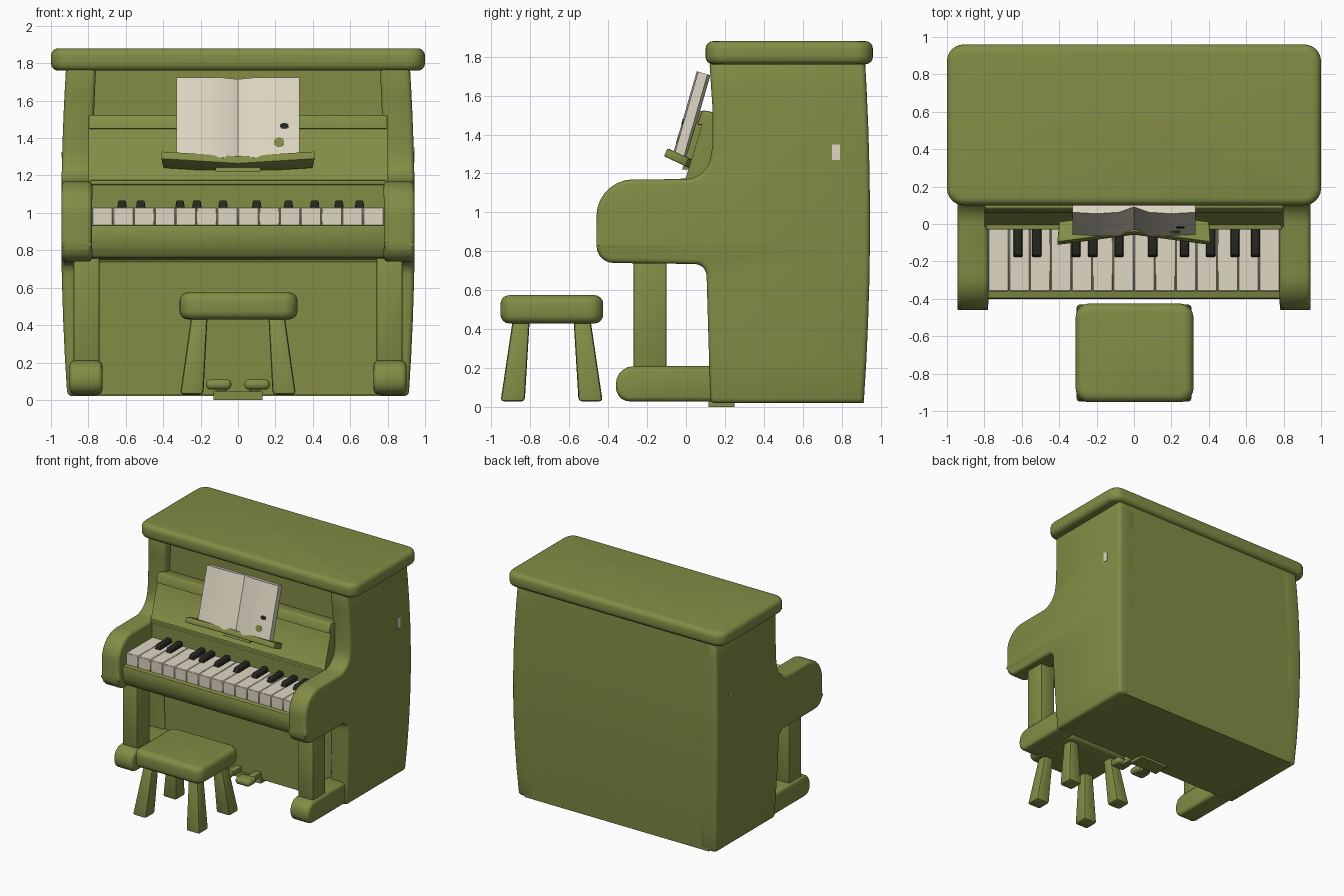
import bpy, bmesh, math
from mathutils import Matrix, Vector

if "Cube" in bpy.data.objects:
    bpy.data.objects.remove(bpy.data.objects["Cube"])


def material(name, rgb):
    m = bpy.data.materials.new(name)
    m.diffuse_color = (*rgb, 1)
    m.use_nodes = True
    m.node_tree.nodes["Principled BSDF"].inputs["Base Color"].default_value = m.diffuse_color
    return m


GREEN = material("olive_green", (0.225, 0.265, 0.06))
CREAM = material("cream", (0.74, 0.68, 0.55))
BLACK = material("charcoal", (0.02, 0.02, 0.015))


def finish(name, bm, mat, bevel=0.0, seg=3, matrix=None):
    """Turn a bmesh into a bevelled, smooth-shaded object."""
    bmesh.ops.recalc_face_normals(bm, faces=bm.faces)
    if matrix:
        bm.transform(matrix)
    me = bpy.data.meshes.new(name)
    bm.to_mesh(me)
    bm.free()
    me.materials.append(mat)
    ob = bpy.data.objects.new(name, me)
    bpy.context.collection.objects.link(ob)
    bpy.ops.object.select_all(action='DESELECT')
    ob.select_set(True)
    bpy.context.view_layer.objects.active = ob
    if bevel:
        mod = ob.modifiers.new("Bevel", 'BEVEL')
        mod.width, mod.segments = bevel, seg
        mod.limit_method, mod.angle_limit = 'ANGLE', math.radians(35)
        mod.use_clamp_overlap = False
        bpy.ops.object.modifier_apply(modifier=mod.name)
    bpy.ops.object.shade_smooth_by_angle(angle=math.radians(40))
    return ob


def prism(name, pts, a, b, mat, axis='X', bevel=0.0, seg=3, matrix=None, bulge=False):
    """Extrude a profile: (y, z) points along X, or (x, y) points along Z."""
    bm = bmesh.new()
    place = (lambda p, t: (t, p[0], p[1])) if axis == 'X' else (lambda p, t: (p[0], p[1], t))
    lo = [bm.verts.new(place(p, a)) for p in pts]
    hi = [bm.verts.new(place(p, b)) for p in pts]
    bm.faces.new(lo)
    bm.faces.new(hi)
    n = len(pts)
    for i in range(n):
        j = (i + 1) % n
        bm.faces.new((lo[i], lo[j], hi[j], hi[i]))
    if bulge:
        # slice into courses so sides and back can swell gently
        for k in range(1, 9):
            bmesh.ops.bisect_plane(bm, geom=bm.verts[:] + bm.edges[:] + bm.faces[:],
                                   plane_co=(0, 0, 0.2 * k + 0.03), plane_no=(0, 0, 1))
        for v in bm.verts:
            s = 1 - 0.032 * ((v.co.z - 0.95) / 0.9) ** 2
            v.co.x *= s
            if v.co.y > 0.5:
                v.co.y *= s
    return finish(name, bm, mat, bevel, seg, matrix)


def taper(name, bottom, top, z0, z1, mat, bevel=0.0, seg=3):
    """Block between two (x0, x1, y0, y1) rectangles."""
    bm = bmesh.new()
    rings = [[bm.verts.new(p) for p in ((r[0], r[2], z), (r[1], r[2], z), (r[1], r[3], z), (r[0], r[3], z))]
             for r, z in ((bottom, z0), (top, z1))]
    bm.faces.new(rings[0])
    bm.faces.new(rings[1])
    for i in range(4):
        j = (i + 1) % 4
        bm.faces.new((rings[0][i], rings[0][j], rings[1][j], rings[1][i]))
    return finish(name, bm, mat, bevel, seg)


def box(name, x, y, z, mat, bevel=0.0, seg=3):
    return taper(name, (*x, *y), (*x, *y), *z, mat, bevel, seg)


def arc(cx, cy, r, a0, a1, n=6):
    return [(cx + r * math.cos(math.radians(a0 + (a1 - a0) * i / n)),
             cy + r * math.sin(math.radians(a0 + (a1 - a0) * i / n))) for i in range(n + 1)]


def slab(name, x, y, z, r, mat, bevel):
    """Board with rounded corners in plan."""
    pts = (arc(x[1] - r, y[1] - r, r, 0, 90) + arc(x[0] + r, y[1] - r, r, 90, 180)
           + arc(x[0] + r, y[0] + r, r, 180, 270) + arc(x[1] - r, y[0] + r, r, 270, 360))
    return prism(name, pts, *z, mat, 'Z', bevel, 4)


# Cabinet body and lid
prism("cabinet", [(0.2, 0.02), (0.2, 1.78), (0.945, 1.78), (0.945, 0.02)], -0.88, 0.88, GREEN, bulge=True)
slab("lid", (-1, 1), (0.1, 0.96), (1.76, 1.88), 0.09, GREEN, 0.04)
box("lower_panel", (-0.85, 0.85), (0.135, 0.3), (0.025, 0.8), GREEN)

# Side panels with rounded arms
side = ([(0.945, 0.02), (0.945, 1.78), (0.12, 1.78), (0.135, 1.55), (0.135, 1.34)]
        + arc(-0.01, 1.31, 0.14, -5, -85, 6)
        + arc(-0.27, 0.98, 0.19, 90, 180, 7)
        + arc(-0.37, 0.83, 0.09, 180, 270, 5)
        + [(0.07, 0.735), (0.105, 0.70), (0.125, 0.02)])
for sx, tag in ((-1, "left"), (1, "right")):
    prism("side_panel_" + tag, side, sx * 0.78, sx * 0.945, GREEN, bevel=0.025, bulge=True)

    # Front leg and its foot
    xs = sorted((sx * 0.74, sx * 0.88))
    box("front_leg_" + tag, xs, (-0.27, -0.10), (0.18, 0.78), GREEN, 0.012, 2)
    foot = arc(-0.27, 0.12, 0.09, 90, 180, 5) + arc(-0.29, 0.10, 0.07, 180, 270, 5) + [(0.2, 0.03), (0.2, 0.21)]
    prism("foot_" + tag, foot, sx * 0.725, sx * 0.90, GREEN, bevel=0.025)

    # Pedal and stem
    xs = sorted((sx * 0.035, sx * 0.17))
    box("pedal_" + tag, xs, (-0.10, 0.01), (0.055, 0.11), GREEN, 0.024, 3)
    xs = sorted((sx * 0.06, sx * 0.12))
    box("pedal_stem_" + tag, xs, (-0.03, 0.18), (0.045, 0.085), GREEN, 0.01, 2)

    # Small pale chip on the side
    h = 0.04 if sx > 0 else 0.015
    xs = sorted((sx * 0.936, sx * 0.944))
    box("side_chip_" + tag, xs, (0.77 - h / 2, 0.77 + h / 2), (1.31 - h, 1.31 + h), CREAM)

box("pedal_plate", (-0.13, 0.13), (0.115, 0.25), (0.0, 0.045), GREEN)

# Fallboard, sloping front and rail
prism("front_panel", [(-0.02, 0.9), (-0.02, 1.165), (0.0, 1.18), (0.085, 1.46), (0.25, 1.46), (0.25, 0.9)],
      -0.8, 0.8, GREEN)
prism("panel_rail", [(0.055, 1.45), (0.085, 1.525), (0.22, 1.50), (0.22, 1.44)], -0.8, 0.8, GREEN, bevel=0.008, seg=2)
box("fallboard_lip", (-0.79, 0.79), (-0.03, 0.0), (1.15, 1.175), GREEN, 0.006, 2)

# Key bed
prism("key_bed", [(-0.40, 0.935), (-0.40, 0.83), (-0.36, 0.76), (0.2, 0.735), (0.2, 0.935)],
      -0.8, 0.8, GREEN, bevel=0.012, seg=2)

# White and black keys
pitch = 1.56 / 14
for i in range(14):
    x = -0.78 + i * pitch
    box(f"white_key_{i + 1}", (x + 0.001, x + pitch - 0.001), (-0.36, 0.0), (0.92, 1.03), CREAM, 0.004, 1)
for i, x in enumerate((-0.62, -0.52, -0.31, -0.22, -0.08, 0.10, 0.27, 0.41, 0.54, 0.65)):
    taper(f"black_key_{i + 1}", (x - 0.026, x + 0.026, -0.18, 0.0), (x - 0.02, x + 0.02, -0.165, 0.0),
          1.02, 1.066, BLACK, 0.006, 2)

# Music ledge, shallow V in plan and tipped back
tip = Matrix.Translation((0, -0.015, 1.265)) @ Matrix.Rotation(math.radians(-25), 4, 'X')
prism("music_ledge", [(-0.41, -0.10), (0, -0.04), (0.41, -0.10), (0.40, 0.02), (0, 0.08), (-0.40, 0.02)],
      -0.02, 0.025, GREEN, 'Z', 0.006, 2, tip)
prism("music_support", [(-0.02, 1.22), (0.07, 1.52), (0.11, 1.52), (0.06, 1.22)], -0.12, 0.12, GREEN)

# Open book leaning on the ledge
lean = Matrix.Translation((0, -0.06, 1.295)) @ Matrix.Rotation(math.radians(-16), 4, 'X')
prism("open_book", [(-0.33, 0), (-0.2, -0.008), (-0.08, 0.0), (0, 0.03), (0.08, 0.0), (0.2, -0.008), (0.33, 0),
                    (0.33, 0.05), (0, 0.065), (-0.33, 0.05)], 0.0, 0.445, CREAM, 'Z', matrix=lean)


# Ink spots on the right page
def spot(name, x, v, rx, rz, mat):
    bm = bmesh.new()
    bmesh.ops.create_cone(bm, cap_ends=True, segments=10, radius1=1, radius2=1, depth=0.008)
    m = (lean @ Matrix.Translation((x, -0.005, v)) @ Matrix.Rotation(math.pi / 2, 4, 'X')
         @ Matrix.Diagonal(Vector((rx, rz, 1, 1))))
    finish(name, bm, mat, matrix=m)


spot("green_spot", 0.22, 0.085, 0.028, 0.027, GREEN)
spot("dark_spot", 0.247, 0.175, 0.025, 0.016, BLACK)

# Stool
slab("stool_seat", (-0.312, 0.318), (-0.953, -0.425), (0.43, 0.575), 0.075, GREEN, 0.045)
for sx in (-1, 1):
    for sy in (-1, 1):
        bx, by, tx, ty = sx * 0.247, -0.69 + sy * 0.2, sx * 0.205, -0.69 + sy * 0.155
        taper(f"stool_leg_{'left' if sx < 0 else 'right'}_{'front' if sy < 0 else 'back'}",
              (bx - 0.062, bx + 0.062, by - 0.062, by + 0.062),
              (tx - 0.043, tx + 0.043, ty - 0.043, ty + 0.043), 0.03, 0.46, GREEN, 0.016, 2)
